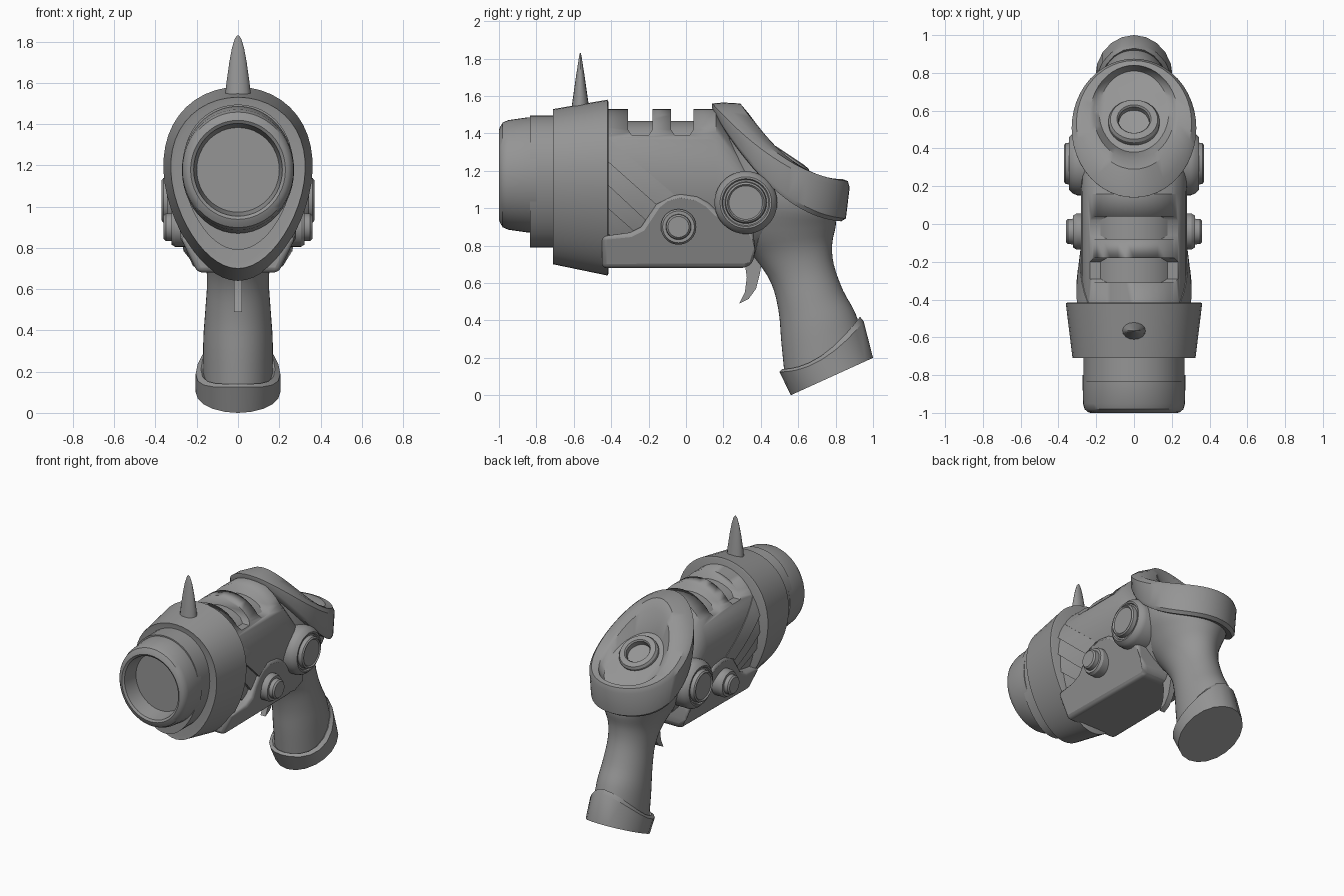
import bpy, bmesh, math
from mathutils import Vector

cube = bpy.data.objects.get("Cube")
if cube:
    bpy.data.objects.remove(cube, do_unlink=True)

grey = bpy.data.materials.new("plain grey")
grey.use_nodes = True
tone = (0.3, 0.3, 0.3, 1)
grey.diffuse_color = tone
grey.node_tree.nodes["Principled BSDF"].inputs["Base Color"].default_value = tone


def finish(name, bm, angle=35):
    """Turn a bmesh into a shaded object."""
    bmesh.ops.recalc_face_normals(bm, faces=bm.faces)
    mesh = bpy.data.meshes.new(name)
    bm.to_mesh(mesh)
    bm.free()
    mesh.materials.append(grey)
    ob = bpy.data.objects.new(name, mesh)
    bpy.context.collection.objects.link(ob)
    bpy.ops.object.select_all(action='DESELECT')
    ob.select_set(True)
    bpy.context.view_layer.objects.active = ob
    bpy.ops.object.shade_smooth_by_angle(angle=math.radians(angle))
    return ob


def stack(name, rings, angle=35):
    """Skin a list of rings and close both ends."""
    bm = bmesh.new()
    loops = [[bm.verts.new(p) for p in ring] for ring in rings]
    n = len(loops[0])
    for lo, hi in zip(loops, loops[1:]):
        for i in range(n):
            j = (i + 1) % n
            bm.faces.new((lo[i], lo[j], hi[j], hi[i]))
    bm.faces.new(loops[0])
    bm.faces.new(loops[-1])
    return finish(name, bm, angle)


def egg(ay, az, by, bz, w, e=0.0, sag=0.0, n=48):
    """Oval ring between two side-view points; e fattens the first end, sag drops the sides."""
    ring = []
    for i in range(n):
        c, s = math.cos(math.tau * i / n), math.sin(math.tau * i / n)
        ring.append(Vector((w * s * (1 + e * c),
                            (ay + by) / 2 + (ay - by) / 2 * c,
                            (az + bz) / 2 + (az - bz) / 2 * c - sag * s * s)))
    return ring


def eased(sections, steps=4):
    """Catmull-Rom interpolation of ring sections."""
    out = []
    last = len(sections) - 1
    for i in range(last):
        p = [sections[min(max(k, 0), last)] for k in (i - 1, i, i + 1, i + 2)]
        for s in range(steps):
            t = s / steps
            out.append([0.5 * (2 * b + (c - a) * t + (2 * a - 5 * b + 4 * c - d) * t ** 2
                               + (3 * b - a - 3 * c + d) * t ** 3) for a, b, c, d in zip(*p)])
    return out + [sections[-1]]


def lathe(name, profile, origin, axis, n=40):
    """Revolve (radius, height) points about an axis."""
    turn = Vector(axis).to_track_quat('Z', 'Y')
    return stack(name, [[Vector(origin) + turn @ Vector((r * math.cos(math.tau * i / n),
                                                         r * math.sin(math.tau * i / n), h))
                         for i in range(n)] for r, h in profile], 30)


def prism(name, outline, half, pinch=lambda z: 1):
    """Extrude a side-view outline across x; pinch narrows it by height."""
    return stack(name, [[Vector((s * half * pinch(z), y, z)) for y, z in outline]
                        for s in (-1, 1)])


def bevel(ob, width):
    mod = ob.modifiers.new("soft_edges", 'BEVEL')
    mod.width, mod.segments, mod.limit_method = width, 3, 'ANGLE'


# Muzzle with its recessed opening
stack("muzzle", [egg(y, 1.178 + h, y, 1.178 - h, w) for y, h, w in (
    (-0.80, 0.308, 0.272), (-0.845, 0.308, 0.272), (-0.95, 0.293, 0.27), (-0.98, 0.28, 0.262),
    (-0.995, 0.255, 0.245), (-1.0, 0.24, 0.23), (-0.99, 0.225, 0.215), (-0.88, 0.205, 0.2))])
stack("barrel_ring", [egg(y, 1.495, y, 0.79, 0.265, 0.15) for y in (-0.835, -0.6)])

# Flared collar
stack("collar", [egg(y, t, y, b, w, 0.2) for y, t, b, w in (
    (-0.705, 1.50, 0.73, 0.30), (-0.71, 1.53, 0.70, 0.32), (-0.42, 1.58, 0.64, 0.355),
    (-0.415, 1.57, 0.65, 0.345))])

# Sight spike
stack("sight_spike", [egg(-0.565 - d, z, -0.565 + d, z, w, n=16) for z, w, d in (
    (1.5, 0.066, 0.053), (1.6, 0.056, 0.038), (1.7, 0.042, 0.024), (1.77, 0.029, 0.013),
    (1.815, 0.015, 0.006), (1.83, 0.004, 0.002))])

# Body shell with two slots over an inner core
body = stack("body_shell", [egg(*s, 0.2) for s in (
    (-0.5, 1.53, -0.5, 0.69, 0.276), (0.16, 1.53, 0.16, 0.69, 0.276),
    (0.3, 1.32, 0.34, 0.72, 0.27), (0.45, 1.13, 0.42, 0.78, 0.24))])
for y0, y1 in ((-0.31, -0.18), (-0.08, 0.04)):
    cutter = prism("slot_cutter", [(y0, 1.7), (y0, 1.42), (y0 + 0.02, 1.39),
                                   (y1 - 0.02, 1.39), (y1, 1.42), (y1, 1.7)], 0.5)
    mod = body.modifiers.new("slot", 'BOOLEAN')
    mod.operation, mod.solver, mod.object = 'DIFFERENCE', 'EXACT', cutter
    bpy.context.view_layer.objects.active = body
    bpy.ops.object.modifier_apply(modifier=mod.name)
    bpy.data.objects.remove(cutter, do_unlink=True)
stack("body_core", [egg(y, 1.465, y, 0.75, 0.25, 0.2) for y in (-0.45, 0.12)])

# Lower housing with a hump behind each small button
housing = prism("lower_housing", [
    (-0.45, 0.68), (0.32, 0.68), (0.36, 0.71), (0.37, 0.78), (0.36, 0.88), (0.17, 0.98),
    (0.12, 1.03), (0.06, 1.065), (-0.03, 1.08), (-0.11, 1.06), (-0.16, 1.02), (-0.2, 0.96),
    (-0.24, 0.9), (-0.3, 0.87), (-0.45, 0.85)], 0.28, lambda z: 0.7 if z < 0.75 else 1)
bevel(housing, 0.025)

# Raised slanted fins on each side of the body
LINES = [((-0.43, 1.385), (-0.06, 1.07)), ((-0.43, 1.26), (-0.16, 1.02)),
         ((-0.43, 1.135), (-0.21, 0.93)), ((-0.43, 1.01), (-0.26, 0.86)),
         ((-0.43, 0.87), (-0.34, 0.82))]


def body_half_width(z):
    c = (z - 1.11) / 0.42
    return 0.276 * math.sqrt(1 - c * c) * (1 + 0.2 * c)


for side, label in ((1, "left"), (-1, "right")):
    for upper, lower in zip(LINES, LINES[1:]):
        bm = bmesh.new()
        rows = []
        for v in (0, 0.33, 0.67, 1):
            row = []
            for k in range(7):
                ends = [Vector(a).lerp(Vector(b), k / 6) for a, b in (upper, lower)]
                y, z = ends[0].lerp(ends[1], v)
                x = body_half_width(z) + 0.004 + 0.02 * v
                row.append([bm.verts.new((side * px, y, z)) for px in (x, x - 0.06)])
            rows.append(row)
        for i in range(3):
            for k in range(6):
                quad = (rows[i][k], rows[i][k + 1], rows[i + 1][k + 1], rows[i + 1][k])
                for layer in (0, 1):
                    bm.faces.new([c[layer] for c in quad])
        rim = (rows[0] + [r[-1] for r in rows[1:]] + rows[-1][-2::-1]
               + [r[0] for r in rows[-2:0:-1]])
        for a, b in zip(rim, rim[1:] + rim[:1]):
            bm.faces.new((a[0], b[0], b[1], a[1]))
        finish(label + "_fin", bm)

    # Side buttons
    lathe(label + "_small_button", [
        (0.095, 0.2), (0.095, 0.305), (0.085, 0.322), (0.068, 0.322), (0.066, 0.35),
        (0.056, 0.36)], (0, -0.04, 0.9), (side, 0, 0))
    lathe(label + "_large_knob", [
        (0.168, 0.15), (0.168, 0.30), (0.158, 0.325), (0.138, 0.345), (0.128, 0.345),
        (0.122, 0.335), (0.112, 0.335), (0.108, 0.362), (0.098, 0.37), (0.09, 0.362)],
        (0, 0.32, 1.03), (side, 0, 0))

# Grip flowing up into the rear of the body
grip = [(0.53, 0.08, 0.96, 0.28, 0.17), (0.51, 0.28, 0.905, 0.44, 0.168),
        (0.495, 0.45, 0.84, 0.56, 0.158), (0.455, 0.6, 0.79, 0.7, 0.15),
        (0.37, 0.73, 0.782, 0.81, 0.168), (0.25, 0.87, 0.80, 0.9, 0.22),
        (0.17, 1.1, 0.80, 0.94, 0.275), (0.17, 1.42, 0.80, 0.96, 0.285)]
stack("grip", [egg(*s) for s in eased(grip)])

# Grip shoe, with a top edge that dips along the sides
stack("grip_shoe", [egg(*s, n=20) for s in (
    (0.56, 0.0, 1.0, 0.2, 0.205), (0.5, 0.125, 0.95, 0.395, 0.205, 0, 0.07),
    (0.515, 0.14, 0.93, 0.42, 0.18, 0, 0.07), (0.56, 0.12, 0.9, 0.37, 0.14, 0, 0.07))], 30)

# Trigger
prism("trigger", [(0.31, 0.74), (0.325, 0.63), (0.315, 0.55), (0.285, 0.49), (0.335, 0.515),
                  (0.375, 0.57), (0.395, 0.65), (0.41, 0.74)], 0.02)

# Dished rear cap
stack("rear_cap", [egg(*s) for s in (
    (0.2, 1.42, 0.78, 0.95, 0.27, 0, 0.1), (0.15, 1.51, 0.83, 0.93, 0.315, 0, 0.135),
    (0.14, 1.535, 0.855, 0.945, 0.328, 0, 0.135), (0.14, 1.56, 0.875, 1.11, 0.33, 0, 0.09),
    (0.2, 1.565, 0.865, 1.145, 0.305, 0, 0.09), (0.29, 1.56, 0.84, 1.155, 0.235, 0, 0.1),
    (0.34, 1.50, 0.835, 1.13, 0.215, 0, 0.08), (0.38, 1.34, 0.81, 1.09, 0.185, 0, 0.01))])
lathe("rear_dial", [(0.135, -0.08), (0.135, 0.0), (0.125, 0.015), (0.09, 0.02), (0.082, 0.01),
                    (0.08, -0.025)], (0, 0.545, 1.265), (0, 0.55, 0.83))
